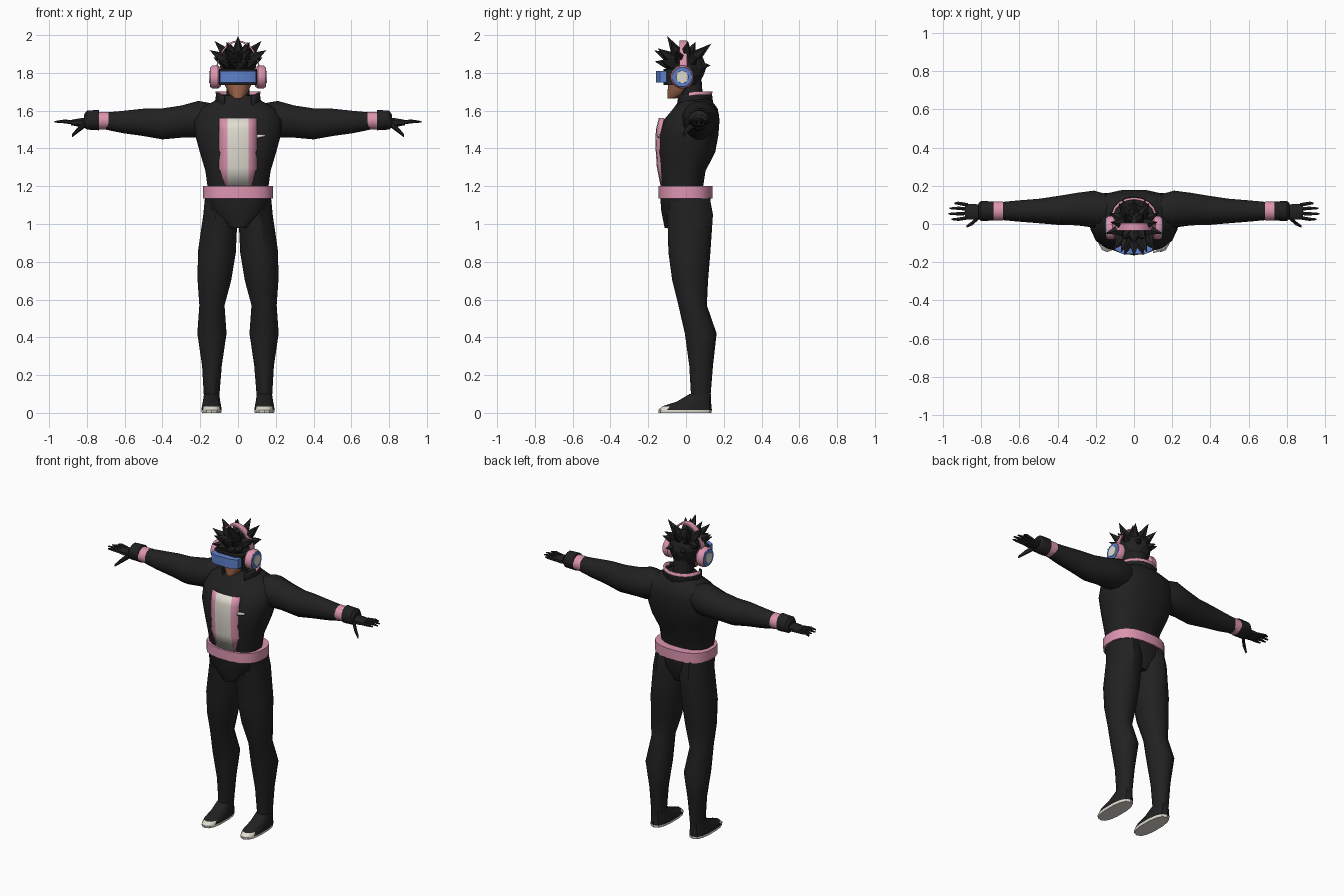
import bpy, bmesh, math
from mathutils import Vector

if "Cube" in bpy.data.objects:
    bpy.data.objects.remove(bpy.data.objects["Cube"])


def material(name, *rgb):
    mat = bpy.data.materials.new(name)
    mat.use_nodes = True
    mat.diffuse_color = (*rgb, 1)
    mat.node_tree.nodes["Principled BSDF"].inputs["Base Color"].default_value = (*rgb, 1)
    return mat


BLACK = material("black cloth", 0.015, 0.015, 0.015)
PINK = material("pink trim", 0.72, 0.3, 0.43)
CREAM = material("cream", 0.74, 0.71, 0.63)
BLUE = material("blue glass", 0.11, 0.22, 0.6)
SKIN = material("brown skin", 0.34, 0.13, 0.07)


def finish(name, bm, mats, rule=None, angle=35, thickness=0, side=1):
    """Turn a bmesh into an object; rule picks the material from a face centre."""
    for v in bm.verts:
        v.co.x *= side
    bmesh.ops.recalc_face_normals(bm, faces=bm.faces[:])
    for f in bm.faces:
        f.smooth = angle > 0
        if rule:
            f.material_index = rule(f.calc_center_median())
    mesh = bpy.data.meshes.new(name)
    bm.to_mesh(mesh)
    bm.free()
    mesh.set_sharp_from_angle(angle=math.radians(angle))
    for mat in mats:
        mesh.materials.append(mat)
    obj = bpy.data.objects.new(name, mesh)
    bpy.context.scene.collection.objects.link(obj)
    if thickness:
        mod = obj.modifiers.new("thickness", "SOLIDIFY")
        mod.thickness = thickness
        mod.offset = 0
    return obj


def skin_rows(name, rows, mats, closed=True, **options):
    """Join rows of points with quads; closed rows become a capped tube."""
    bm = bmesh.new()
    rows = [[bm.verts.new(p) for p in row] for row in rows]
    n = len(rows[0])
    for a, b in zip(rows, rows[1:]):
        for i in range(n if closed else n - 1):
            j = (i + 1) % n
            bm.faces.new((a[i], a[j], b[j], b[i]))
    if closed:
        bm.faces.new(rows[0])
        bm.faces.new(rows[-1])
    return finish(name, bm, mats, **options)


def loft(name, rings, mats, axis="Z", n=12, power=1, **options):
    """Rings are (position, centre a, centre b, radius a, radius b)."""
    rows = []
    for t, ca, cb, ra, rb in rings:
        row = []
        for i in range(n):
            ang = math.tau * (i + 0.5) / n
            c, s = math.cos(ang), math.sin(ang)
            a = ca + ra * math.copysign(abs(c) ** power, c)
            b = cb + rb * math.copysign(abs(s) ** power, s)
            row.append((a, b, t) if axis == "Z" else (t, a, b))
        rows.append(row)
    return skin_rows(name, rows, mats, **options)


# Jacket body, belt and hips
loft("jacket_body", [
    (1.17, 0, -0.02, 0.16, 0.108), (1.28, 0, -0.02, 0.175, 0.125),
    (1.38, 0, 0.002, 0.205, 0.155), (1.47, 0, 0.012, 0.23, 0.162),
    (1.55, 0, 0.03, 0.235, 0.15), (1.61, 0, 0.05, 0.21, 0.12),
    (1.65, 0, 0.05, 0.13, 0.09), (1.68, 0, 0.04, 0.08, 0.07)],
    [BLACK], n=16, power=0.8)
loft("belt", [(1.135, 0, -0.002, 0.188, 0.145), (1.2, 0, -0.002, 0.188, 0.145)],
     [PINK], n=20, power=0.8)
loft("hips", [
    (0.98, 0, -0.01, 0.05, 0.105), (1.07, 0, 0, 0.165, 0.133),
    (1.15, 0, -0.003, 0.18, 0.136)], [BLACK], n=16, power=0.8)

# Front panel: cream middle with pink edges
panel_line = [(1.2, -0.13), (1.3, -0.15), (1.42, -0.158), (1.5, -0.155), (1.56, -0.14)]
panel_section = [(-0.1, 0.022), (-0.055, 0.004), (0, 0), (0.055, 0.004), (0.1, 0.022)]
skin_rows("front_panel",
          [[(x, y + dy, z) for x, dy in panel_section] for z, y in panel_line],
          [CREAM, PINK], closed=False, thickness=0.009,
          rule=lambda c: int(abs(c.x) > 0.055))
skin_rows("chest_tab", [[(0.1, -0.148, 1.455), (0.1, -0.148, 1.475)],
                        [(0.145, -0.138, 1.463), (0.145, -0.138, 1.475)]],
          [CREAM], closed=False, thickness=0.008)

# Standing collar, open at the front, with a pink rim
collar = []
for z, grow in ((1.61, 1.1), (1.685, 1), (1.702, 1.02)):
    angles = [math.radians(-50 + 280 * i / 14) for i in range(15)]
    collar.append([(0.112 * grow * math.cos(a), 0.035 + 0.097 * grow * math.sin(a),
                    z - 0.03 * max(0, -math.sin(a))) for a in angles])
skin_rows("collar", collar, [BLACK, PINK], closed=False, thickness=0.012,
          rule=lambda c: int(c.z > 1.69 - 0.3 * max(0, 0.02 - c.y)))

# Head and neck
loft("neck", [(1.62, 0, 0.03, 0.065, 0.065), (1.76, 0, 0.02, 0.06, 0.065)], [BLACK])
loft("head", [
    (1.665, 0, -0.075, 0.022, 0.025), (1.69, 0, -0.045, 0.05, 0.055),
    (1.74, 0, -0.01, 0.075, 0.088), (1.82, 0, 0, 0.09, 0.1)],
    [SKIN, BLACK], rule=lambda c: int(c.y > -0.02))

# Hair: a rounded cap with pointed locks
bm = bmesh.new()
bmesh.ops.create_icosphere(bm, subdivisions=2, radius=0.1)
for v in bm.verts:
    v.co = Vector((v.co.x, v.co.y * 1.06 + 0.002, v.co.z + 1.83))
finish("hair_cap", bm, [BLACK], angle=0)

locks = [(0, -0.1, 1.995), (0.06, -0.08, 1.965), (0.125, 0.01, 1.97), (0.15, -0.05, 1.92),
         (0, -0.17, 1.92), (0.05, -0.165, 1.86), (0.1, -0.13, 1.86), (0.07, -0.15, 1.93),
         (0, 0.135, 1.955), (0.08, 0.11, 1.94), (0.06, 0.13, 1.84), (0.13, 0.06, 1.88),
         (0.05, 0.05, 1.965)]
centre = Vector((0, -0.01, 1.83))
bm = bmesh.new()
for x, y, z in locks:
    for side in ((1, -1) if x else (1,)):
        tip = Vector((x * side, y, z))
        way = (tip - centre).normalized()
        root = centre + way * 0.055
        new = bmesh.ops.create_cone(bm, segments=5, radius1=0.046, radius2=0,
                                    depth=(tip - root).length, cap_ends=True)["verts"]
        turn = way.to_track_quat("Z", "Y")
        for v in new:
            v.co = turn @ v.co + (tip + root) / 2
finish("hair_locks", bm, [BLACK], angle=0)

# Visor with black frame
def arc_band(name, mat, low, high, wide, front, back):
    shape = [(-wide, back), (-wide, front + 0.02), (-wide * 0.6, front),
             (wide * 0.6, front), (wide, front + 0.02), (wide, back)]
    skin_rows(name, [[(x, y, z) for x, y in shape] for z in (low, high)], [mat])


arc_band("visor", BLUE, 1.75, 1.81, 0.096, -0.158, -0.095)
arc_band("visor_frame", BLACK, 1.735, 1.82, 0.1, -0.12, -0.02)

# Headphones: band over the head and a round cup on each ear
band = []
for i in range(17):
    a = math.pi * i / 16
    band.append([(r * 0.112 * math.cos(a), y, 1.79 + r * 0.172 * math.sin(a))
                 for r, y in ((1, -0.035), (1.06, -0.035), (1.06, 0.005), (1, 0.005))])
skin_rows("headphone_band", band, [PINK])

for side, word in ((1, "left"), (-1, "right")):
    def part(label):
        return word + "_" + label

    for label, mat, layers in (
            ("ear_cup", PINK, ((0.09, 0.05), (0.105, 0.062), (0.135, 0.062), (0.145, 0.055))),
            ("ear_ring", BLUE, ((0.14, 0.055), (0.149, 0.052))),
            ("ear_disc", CREAM, ((0.145, 0.034), (0.153, 0.032)))):
        loft(part(label), [(x, -0.02, 1.778, r, r) for x, r in layers], [mat],
             axis="X", n=16, side=side)

    # Sleeve, wrist band and cuff
    loft(part("sleeve"), [
        (0.13, 0.07, 1.56, 0.085, 0.08), (0.21, 0.078, 1.555, 0.1, 0.1),
        (0.3, 0.078, 1.542, 0.088, 0.088), (0.4, 0.071, 1.53, 0.078, 0.085),
        (0.5, 0.068, 1.538, 0.066, 0.075), (0.61, 0.068, 1.54, 0.057, 0.061),
        (0.7, 0.068, 1.545, 0.048, 0.047)], [BLACK], axis="X", side=side)
    loft(part("wrist_band"), [(x, 0.068, 1.547, 0.051, 0.048) for x in (0.685, 0.738)],
         [PINK], axis="X", side=side)
    loft(part("cuff"), [(0.735, 0.068, 1.55, 0.052, 0.056), (0.8, 0.068, 1.55, 0.054, 0.052),
                        (0.815, 0.068, 1.545, 0.042, 0.035)], [BLACK], axis="X", side=side)

    # Glove
    loft(part("palm"), [(0.79, 0.066, 1.54, 0.035, 0.026), (0.84, 0.064, 1.537, 0.045, 0.024),
                        (0.885, 0.066, 1.537, 0.043, 0.015)], [BLACK], axis="X", n=8, side=side)
    for finger, y, tip in (("index", 0.033, 0.955), ("middle", 0.056, 0.972),
                           ("ring", 0.079, 0.965), ("little", 0.1, 0.94)):
        spread = y + (y - 0.066) * 0.25
        loft(part(finger + "_finger"), [
            (0.87, y, 1.538, 0.011, 0.012), (0.92, spread, 1.543, 0.01, 0.01),
            (tip, spread, 1.541, 0.005, 0.004)], [BLACK], axis="X", n=6, side=side)
    loft(part("thumb"), [
        (0.81, 0.04, 1.53, 0.016, 0.02), (0.845, 0.005, 1.5, 0.013, 0.016),
        (0.878, -0.014, 1.468, 0.007, 0.009)], [BLACK], axis="X", n=6, side=side)

    # Leg
    loft(part("leg"), [
        (1.14, 0.09, 0.005, 0.088, 0.125), (1.05, 0.093, 0.022, 0.094, 0.125),
        (0.85, 0.112, 0.018, 0.104, 0.115), (0.7, 0.125, 0.022, 0.092, 0.098),
        (0.57, 0.138, 0.035, 0.069, 0.078), (0.42, 0.138, 0.078, 0.08, 0.087),
        (0.25, 0.138, 0.08, 0.054, 0.065), (0.07, 0.14, 0.078, 0.041, 0.052)],
        [BLACK], side=side)

    # Shoe: cream sole and toe cap
    loft(part("shoe"), [
        (0, 0.14, -0.005, 0.052, 0.14), (0.015, 0.14, -0.005, 0.055, 0.142),
        (0.035, 0.14, 0.005, 0.052, 0.13), (0.06, 0.14, 0.042, 0.047, 0.09),
        (0.1, 0.14, 0.075, 0.041, 0.056)], [BLACK, CREAM], n=14, power=0.8, side=side,
        rule=lambda c: int(c.z < 0.012 or (c.y < -0.07 and c.z < 0.04)))
